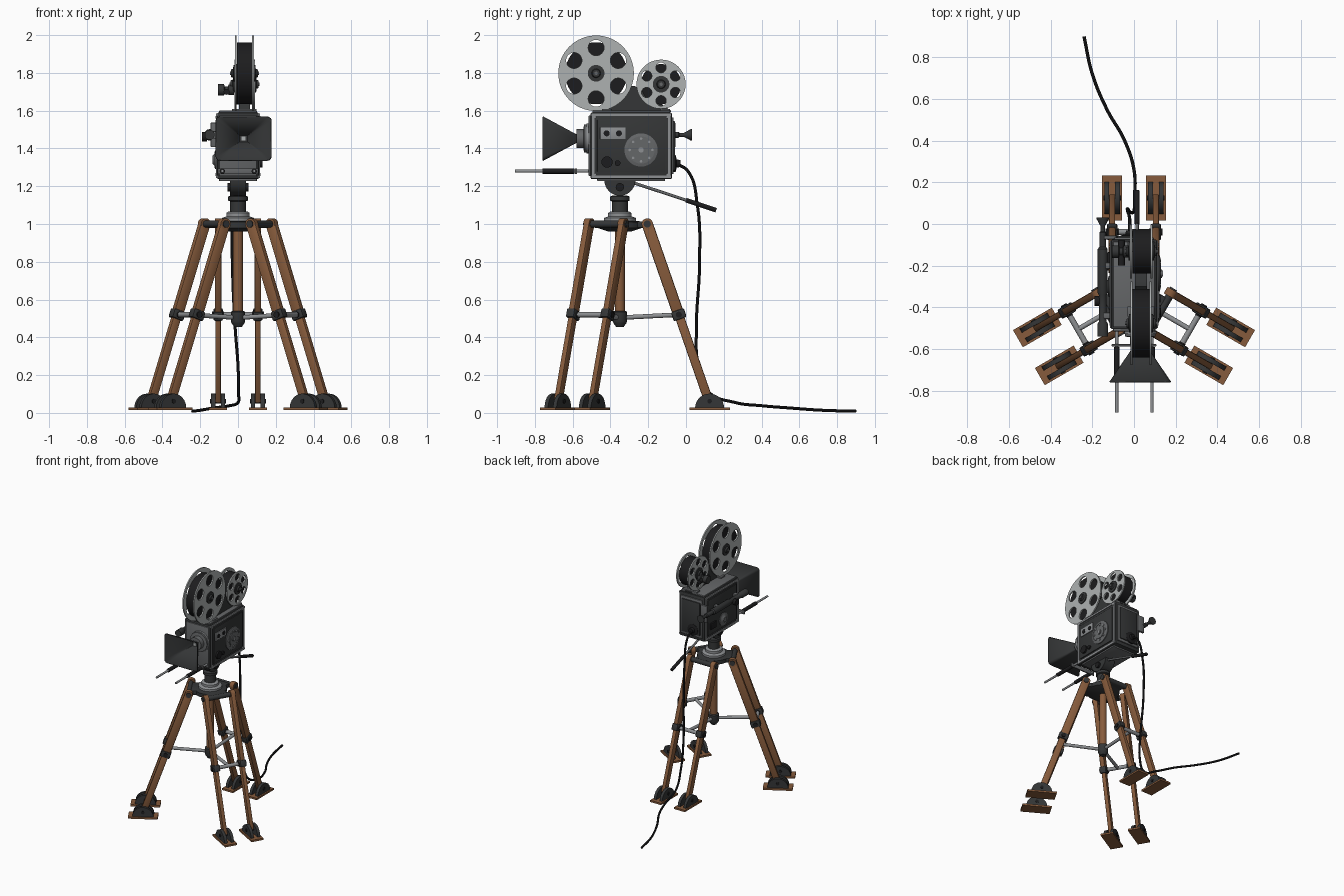
import bpy, bmesh
from math import radians, cos, sin, pi
from mathutils import Matrix, Vector

cube = bpy.data.objects.get("Cube")
if cube:
    bpy.data.objects.remove(cube)


def material(name, r, g, b):
    m = bpy.data.materials.new(name)
    m.use_nodes = True
    m.diffuse_color = (r, g, b, 1)
    m.node_tree.nodes["Principled BSDF"].inputs["Base Color"].default_value = (r, g, b, 1)
    return m


BLACK = material("black rubber", .012, .012, .013)
DARK = material("charcoal metal", .035, .037, .038)
GREY = material("mid grey metal", .13, .135, .14)
STEEL = material("steel", .27, .28, .29)
SILVER = material("reel silver", .42, .44, .44)
WOOD = material("wood", .24, .105, .045)
WORLD = Matrix()
made = []


def finish(name, mat, bm, frame=WORLD):
    bmesh.ops.recalc_face_normals(bm, faces=bm.faces)
    bm.transform(frame)
    me = bpy.data.meshes.new(name)
    bm.to_mesh(me)
    bm.free()
    me.materials.append(mat)
    ob = bpy.data.objects.new(name, me)
    bpy.context.collection.objects.link(ob)
    made.append(ob)
    return ob


def box(name, mat, loc, size, bevel=0, frame=WORLD):
    bm = bmesh.new()
    bmesh.ops.create_cube(bm, size=1, matrix=Matrix.Translation(loc) @ Matrix.Diagonal((*size, 1)))
    if bevel:
        bmesh.ops.bevel(bm, geom=bm.edges[:], offset=bevel, segments=2, profile=.5, affect='EDGES')
    return finish(name, mat, bm, frame)


def aim(a, direction):
    return Matrix.Translation(a) @ Vector(direction).to_track_quat('Z', 'Y').to_matrix().to_4x4()


def lathe(name, mat, start, axis, profile, frame=WORLD, steps=32):
    """Turn (radius, distance) points around an axis, capped at both ends."""
    bm = bmesh.new()
    pts = [(0, profile[0][1]), *profile, (0, profile[-1][1])]
    vs = [bm.verts.new((r, 0, t)) for r, t in pts]
    es = [bm.edges.new(p) for p in zip(vs, vs[1:])]
    bmesh.ops.spin(bm, geom=vs + es, cent=(0, 0, 0), axis=(0, 0, 1), angle=2 * pi, steps=steps)
    bmesh.ops.remove_doubles(bm, verts=bm.verts, dist=.00005)
    bm.transform(aim(start, axis))
    return finish(name, mat, bm, frame)


def rod(name, mat, a, b, r, frame=WORLD, steps=20):
    d = Vector(b) - Vector(a)
    return lathe(name, mat, a, d, [(r, 0), (r, d.length)], frame, steps)


def clip(ob, z, keep):
    """Keep only the half above (1) or below (-1) a height."""
    bm = bmesh.new()
    bm.from_mesh(ob.data)
    cut = bmesh.ops.bisect_plane(bm, geom=bm.verts[:] + bm.edges[:] + bm.faces[:], plane_co=(0, 0, z),
                                 plane_no=(0, 0, -keep), clear_outer=True)["geom_cut"]
    bmesh.ops.holes_fill(bm, edges=[e for e in cut if isinstance(e, bmesh.types.BMEdge)])
    bm.to_mesh(ob.data)
    bm.free()


def curve_mesh(name, mat, curve, frame=WORLD):
    tmp = bpy.data.objects.new(name + "_curve", curve)
    bpy.context.collection.objects.link(tmp)
    bpy.context.view_layer.update()
    me = bpy.data.meshes.new_from_object(tmp.evaluated_get(bpy.context.evaluated_depsgraph_get()))
    bpy.data.objects.remove(tmp)
    bm = bmesh.new()
    bm.from_mesh(me)
    bmesh.ops.remove_doubles(bm, verts=bm.verts, dist=.00005)
    finish(name, mat, bm, frame)


# Tripod: three pairs of wooden legs around a centre column
CY = -.35
for i, name in enumerate(("back", "right", "left")):
    F = Matrix.Translation((0, CY, 0)) @ Matrix.Rotation(radians(90 + 120 * i), 4, 'Z')
    for s in (-1, 1):
        t = s * .105
        top, foot = Vector((.145, t, 1.0)), Vector((.475, t, .05))
        axis = foot - top
        along = aim(top, axis)
        L = axis.length
        n = f"{name}_{'a' if s < 0 else 'b'}"
        side = Matrix.Translation(top) @ Matrix.Rotation(-axis.angle(Vector((0, 0, -1))), 4, 'Y')
        G = F @ side
        box(n + "_upper_leg", WOOD, (0, 0, -L * .25), (.06, .036, L * .52), .008, G)
        box(n + "_lower_leg", WOOD, (0, 0, -L * .74), (.048, .03, L * .5), .006, G)
        rod(n + "_leg_top", WOOD, (.145, t - .018, 1), (.145, t + .018, 1), .03, F)
        box(n + "_clamp", DARK, (0, 0, -L * .505), (.072, .05, .05), .008, G)
        rod(n + "_clamp_bolt", BLACK, (.312, t - .032, .52), (.312, t + .032, .52), .016, F)
        # Foot with two half discs gripping the leg
        box(n + "_foot_plate", WOOD, (.475, t, .021), (.215, .095, .014), 0, F)
        for k in (-1, 1):
            y = t + k * .026
            disc = rod(n + "_foot_cheek", DARK, (.475, y - .011, .025), (.475, y + .011, .025), .077, F, 32)
            clip(disc, .026, 1)
        rod(n + "_foot_pin", BLACK, (.475, t - .042, .062), (.475, t + .042, .062), .012, F)
    rod(name + "_hinge_axle", DARK, (.145, -.13, 1), (.145, .13, 1), .019, F)
    box(name + "_hinge_arm", DARK, (.075, 0, .997), (.15, .15, .034), .006, F)
    rod(name + "_cross_bar", STEEL, (.312, -.1, .52), (.312, .1, .52), .014, F)
    rod(name + "_spreader", STEEL, (.02, 0, .505), (.312, 0, .52), .012, F)
rod("centre_column", WOOD, (0, CY, .5), (0, CY, .99), .027)
lathe("column_hub", DARK, (0, CY, .455), (0, 0, 1), [(.02, 0), (.034, .02), (.038, .03), (.038, .08), (.03, .085)])
lathe("crown_plate", DARK, (0, CY, .96), (0, 0, 1), [(.06, 0), (.12, .02), (.12, .05), (.1, .056)])
lathe("levelling_ring", STEEL, (0, CY, 1.016), (0, 0, 1),
      [(.085, 0), (.085, .016), (.062, .024), (.062, .042), (.05, .05)])
lathe("head_column", DARK, (0, CY, 1.06), (0, 0, 1), [(.042, 0), (.042, .06), (.052, .064), (.052, .085), (.04, .09)])
cradle = rod("tilt_cradle", DARK, (-.042, CY, 1.232), (.042, CY, 1.232), .082, steps=40)
clip(cradle, 1.232, -1)
rod("tilt_pivot", BLACK, (-.056, CY, 1.195), (.056, CY, 1.195), .022)
rod("pan_handle", GREY, (.015, -.3, 1.225), (.015, .02, 1.12), .008)
rod("pan_grip", BLACK, (.015, .0, 1.126), (.015, .16, 1.073), .012)

# Camera body with trimmed side panels
X, Y0, Y1, Z0, Z1 = .11, -.505, -.075, 1.238, 1.59
YM, ZM = (Y0 + Y1) / 2, (Z0 + Z1) / 2
box("body", DARK, (0, YM, ZM), (2 * X, Y1 - Y0, Z1 - Z0), .006)
box("base_plate", GREY, (0, YM, 1.236), (.2, .36, .018), .003)
box("lid", GREY, (0, YM, Z1 + .004), (.2, .41, .012), .003)
box("front_plate", GREY, (0, Y0 - .004, ZM), (.2, .012, .32), .003)
box("back_plate", GREY, (0, Y1 + .004, ZM), (.19, .012, .3), .003)
box("back_door", DARK, (0, Y1 + .012, ZM), (.16, .012, .26), .003)
for s, side in ((-1, "right"), (1, "left")):
    for z in (Z0 + .012, Z1 - .012):
        box(side + "_trim_rail", STEEL, (s * X, YM, z), (.012, .42, .014))
    for y in (Y0 + .014, Y1 - .014):
        box(side + "_trim_post", STEEL, (s * X, y, ZM), (.012, .014, .33))
    box(side + "_side_panel", DARK, (s * X, YM, ZM), (.014, .36, .28), .003)
    for y in (Y0 + .024, Y1 - .024):
        for z in (Z0 + .024, Z1 - .024):
            rod(side + "_corner_screw", STEEL, (s * X, y, z), (s * (X + .008), y, z), .007, steps=12)

# Controls on the left side
box("gauge_plate", STEEL, (.119, -.387, 1.48), (.008, .135, .062), .002)
for y in (-.42, -.355):
    rod("gauge_dial", BLACK, (.12, y, 1.48), (.127, y, 1.48), .016)
lathe("speed_wheel", GREY, (.115, -.238, 1.392), (1, 0, 0),
      [(.088, 0), (.088, .008), (.072, .012), (.072, .009), (.05, .009), (.05, .014), (.02, .014), (.02, .02)])
for k in range(8):
    a = k * pi / 4
    y, z = -.238 + .06 * cos(a), 1.392 + .06 * sin(a)
    rod("wheel_stud", STEEL, (.12, y, z), (.13, y, z), .007, steps=12)
rod("wheel_cap", STEEL, (.12, -.238, 1.392), (.138, -.238, 1.392), .014)
rod("control_knob", BLACK, (.11, -.418, 1.328), (.13, -.418, 1.328), .03)
rod("control_button", BLACK, (.11, -.362, 1.322), (.127, -.362, 1.322), .015)

# Viewfinder along the right side
VX, VZ = -.15, 1.472
lathe("viewfinder_tube", DARK, (VX, -.54, VZ), (0, 1, 0),
      [(.026, 0), (.026, .06), (.019, .07), (.019, .2), (.024, .21), (.024, .42), (.016, .43),
       (.016, .5), (.011, .505), (.011, .53), (.03, .565), (.03, .572)])
for y in (-.44, -.2):
    box("finder_bracket", GREY, (-.126, y, VZ), (.04, .03, .04), .004)
rod("finder_focus_knob", BLACK, (VX - .015, -.37, VZ - .01), (VX - .04, -.37, VZ - .01), .024)
box("finder_rear_mount", GREY, (-.115, -.065, VZ), (.06, .018, .13), .004)
lathe("side_crank_hub", GREY, (-.11, -.3, 1.34), (-1, 0, 0), [(.05, 0), (.05, .012), (.03, .016), (.02, .026)])
box("side_latch", BLACK, (-.12, -.17, 1.34), (.016, .07, .05), .004)

# Lens and flared hood
LX, LZ = .03, 1.452
lathe("lens_barrel", GREY, (LX, Y0, LZ), (0, -1, 0), [(.074, 0), (.074, .035), (.05, .038), (.05, .075)])
rod("lens_ring", STEEL, (LX, -.515, LZ), (LX, -.528, LZ), .079)
bm = bmesh.new()
bmesh.ops.create_cube(bm, size=2)
for v in bm.verts:
    w, h, y = (.148, .118, -.757) if v.co.y < 0 else (.024, .02, -.575)
    v.co = (LX + v.co.x * w, y, LZ + v.co.z * h)
bmesh.ops.delete(bm, geom=[f for f in bm.faces if all(v.co.y < -.7 for v in f.verts)], context='FACES')
long_edges = [e for e in bm.edges if abs(e.verts[0].co.y - e.verts[1].co.y) > .1]
bmesh.ops.bevel(bm, geom=long_edges, offset=9, offset_type='PERCENT', segments=3, profile=.5, affect='EDGES')
hood = finish("lens_hood", DARK, bm)
shell = hood.modifiers.new("shell", 'SOLIDIFY')
shell.thickness = .006
box("lens_glass", SILVER, (LX, -.588, LZ), (.026, .008, .026))

# Support rods below the lens
for x in (-.083, .086):
    rod("support_rod", STEEL, (x, -.905, 1.28), (x, -.48, 1.28), .008)
    rod("rod_sleeve", BLACK, (x, -.76, 1.28), (x, -.59, 1.28), .014)
box("rod_bridge", GREY, (0, -.582, 1.28), (.215, .01, .03), .002)


# Film reels with six round windows
def circle(curve, x, y, r, n):
    sp = curve.splines.new('POLY')
    sp.points.add(n - 1)
    for k, p in enumerate(sp.points):
        p.co = (x + r * cos(2 * pi * k / n), y + r * sin(2 * pi * k / n), 0, 1)
    sp.use_cyclic_u = True


def reel(name, y, z, r, x0, x1):
    face = Matrix(((0, 0, 1, 0), (1, 0, 0, y), (0, 1, 0, z), (0, 0, 0, 1)))
    for x in (x0, x1):
        cu = bpy.data.curves.new(name, 'CURVE')
        cu.dimensions, cu.fill_mode, cu.extrude = '2D', 'BOTH', .005
        circle(cu, 0, 0, r, 64)
        for k in range(6):
            a = radians(30 + 60 * k)
            circle(cu, r * .675 * cos(a), r * .675 * sin(a), r * .21, 24)
        curve_mesh(name + "_flange", SILVER, cu, Matrix.Translation((x, 0, 0)) @ face)
    rod(name + "_film", BLACK, (x0 + .006, y, z), (x1 - .006, y, z), r * .82, steps=64)
    for x, s in ((x0, -1), (x1, 1)):
        lathe(name + "_hub", DARK, (x, y, z), (s, 0, 0), [(.044, 0), (.044, .012), (.024, .014), (.02, .025)])
        rod(name + "_spindle", GREY, (x, y, z), (x + s * .03, y, z), .009)


reel("feed_reel", -.476, 1.798, .2, -.012, .08)
reel("take_up_reel", -.132, 1.74, .13, -.014, .084)
lathe("take_up_drive", DARK, (-.02, -.132, 1.71), (-1, 0, 0),
      [(.028, 0), (.028, .03), (.018, .034), (.018, .05), (.03, .054), (.03, .085)])
rod("drive_stem", BLACK, (-.06, -.2, 1.7), (-.06, -.08, 1.7), .016)

# Triangular bracket carrying the reels
bm = bmesh.new()
outline = [(-.44, 1.592), (-.3, 1.73), (-.27, 1.73), (-.08, 1.6), (-.08, 1.592)]
f = bm.faces.new([bm.verts.new((.005, y, z)) for y, z in outline])
ext = bmesh.ops.extrude_face_region(bm, geom=[f])["geom"]
bmesh.ops.translate(bm, verts=[v for v in ext if isinstance(v, bmesh.types.BMVert)], vec=(.058, 0, 0))
finish("reel_bracket", DARK, bm)
for y in (-.42, -.11):
    box("bracket_foot", GREY, (.033, y, 1.602), (.13, .05, .016), .003)

# Power cable trailing to the ground
lathe("cable_socket", BLACK, (-.02, Y1, 1.32), (0, 1, 0), [(.045, 0), (.045, .02), (.022, .026), (.018, .045)])
path = [(-.02, -.05, 1.32), (-.02, .01, 1.28), (-.03, .06, 1.1), (-.03, .072, .8), (-.015, .055, .45),
        (0, .065, .25), (.003, .12, .11), (0, .26, .055), (-.045, .4, .038), (-.13, .55, .026),
        (-.2, .72, .014), (-.24, .9, .009)]
cu = bpy.data.curves.new("cable", 'CURVE')
cu.dimensions, cu.bevel_depth, cu.bevel_resolution, cu.use_fill_caps = '3D', .008, 2, True
sp = cu.splines.new('BEZIER')
sp.bezier_points.add(len(path) - 1)
for p, co in zip(sp.bezier_points, path):
    p.co = co
    p.handle_left_type = p.handle_right_type = 'AUTO'
curve_mesh("power_cable", BLACK, cu)

# Smooth round surfaces, keep hard edges
bpy.ops.object.select_all(action='DESELECT')
for ob in made:
    ob.select_set(True)
bpy.context.view_layer.objects.active = made[0]
bpy.ops.object.shade_smooth_by_angle(angle=radians(35))
